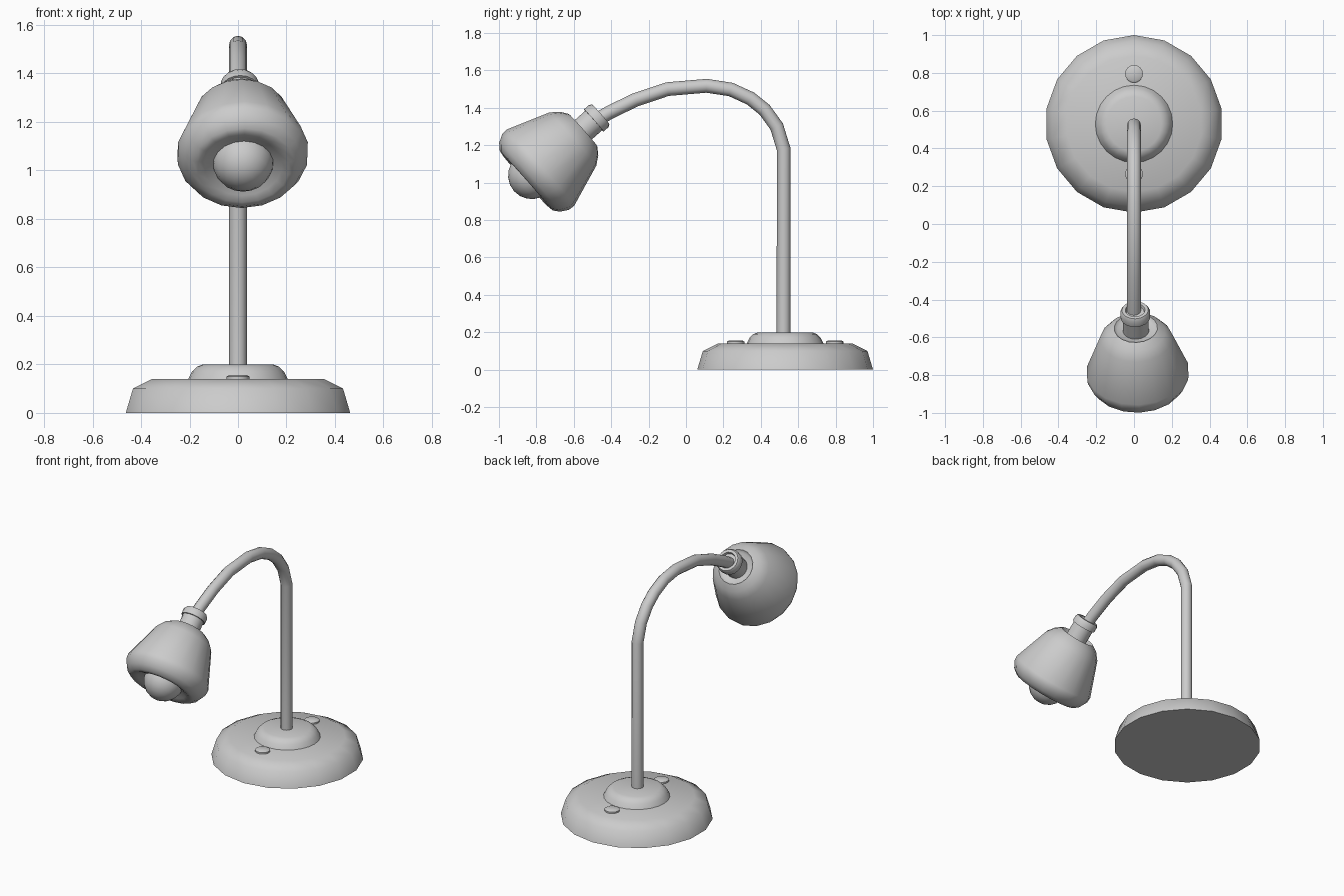
import bpy, bmesh, math
from mathutils import Matrix, Vector

cube = bpy.data.objects.get("Cube")
if cube:
    bpy.data.objects.remove(cube)

# Single grey finish
grey = bpy.data.materials.new("plain_grey")
grey.use_nodes = True
colour = (0.6, 0.6, 0.6, 1)
grey.diffuse_color = colour
grey.node_tree.nodes["Principled BSDF"].inputs["Base Color"].default_value = colour


def finish(obj, angle):
    bpy.ops.object.select_all(action='DESELECT')
    obj.select_set(True)
    bpy.context.view_layer.objects.active = obj
    bpy.ops.object.shade_smooth_by_angle(angle=math.radians(angle))


def lathe(name, profile, matrix, sides=18, angle=55):
    """Spin (radius, height) points round local z; zero radius closes an end."""
    bm = bmesh.new()
    rings = []
    for r, z in profile:
        if r == 0:
            rings.append([bm.verts.new((0, 0, z))] * sides)
        else:
            turns = [2 * math.pi * i / sides for i in range(sides)]
            rings.append([bm.verts.new((r * math.sin(a), r * math.cos(a), z)) for a in turns])
    for low, high in zip(rings, rings[1:]):
        for i in range(sides):
            j = (i + 1) % sides
            corners = dict.fromkeys((low[i], low[j], high[j], high[i]))
            bm.faces.new(list(corners))
    bmesh.ops.recalc_face_normals(bm, faces=bm.faces)
    mesh = bpy.data.meshes.new(name)
    bm.to_mesh(mesh)
    bm.free()
    mesh.materials.append(grey)
    obj = bpy.data.objects.new(name, mesh)
    bpy.context.collection.objects.link(obj)
    obj.matrix_world = matrix
    finish(obj, angle)
    return obj


# Base, raised plinth and two buttons
centre = Matrix.Translation((0, 0.53, 0))
lathe("base", [(0, 0), (0.47, 0), (0.44, 0.1), (0.36, 0.14), (0, 0.14)], centre)
lathe("plinth", [(0, 0.13), (0.205, 0.14), (0.19, 0.17), (0.17, 0.19), (0.145, 0.2), (0, 0.2)],
      centre, sides=24)
for side, y in (("front", 0.265), ("back", 0.795)):
    lathe(side + "_button", [(0, 0.13), (0.047, 0.13), (0.047, 0.15), (0.035, 0.157), (0, 0.157)],
          Matrix.Translation((0, y, 0)), sides=16)

# Curved arm, given as (y, z) points
path = [(0.522, 0.19), (0.522, 1.18), (0.485, 1.3), (0.42, 1.39), (0.345, 1.45), (0.24, 1.498),
        (0.11, 1.518), (-0.1, 1.5), (-0.27, 1.443), (-0.41, 1.375), (-0.5, 1.322)]
curve = bpy.data.curves.new("arm", 'CURVE')
curve.dimensions = '3D'
curve.bevel_depth = 0.037
curve.bevel_resolution = 4
curve.use_fill_caps = True
spline = curve.splines.new('POLY')
spline.points.add(len(path) - 1)
for point, (y, z) in zip(spline.points, path):
    point.co = (0, y, z, 1)
curve.materials.append(grey)
arm = bpy.data.objects.new("arm", curve)
bpy.context.collection.objects.link(arm)
bpy.ops.object.select_all(action='DESELECT')
arm.select_set(True)
bpy.context.view_layer.objects.active = arm
bpy.ops.object.convert(target='MESH')
finish(bpy.context.object, 55)

# Tilted lamp head, its local z pointing back towards the arm
up = Vector((-0.03, 0.749, 0.663))
head = Matrix.Translation((0.014, -0.654, 1.19)) @ up.to_track_quat('Z', 'Y').to_matrix().to_4x4()
lathe("shade", [(0, 0.12), (0.1, 0.12), (0.115, 0.138), (0.155, 0.11), (0.19, 0.065),
                (0.272, -0.165), (0.27, -0.2), (0.246, -0.243), (0.215, -0.268),
                (0.19, -0.272), (0.16, -0.262), (0.125, -0.245), (0, -0.22)], head)
lathe("neck", [(0, 0.1), (0.069, 0.1), (0.069, 0.22), (0, 0.22)], head)
lathe("collar", [(0, 0.215), (0.079, 0.215), (0.079, 0.25), (0.07, 0.265), (0.052, 0.265),
                 (0.047, 0.25), (0, 0.25)], head, angle=40)

# Round bulb
steps = 10
bulb = [(0.127 * math.sin(math.pi * i / steps), -0.228 - 0.127 * math.cos(math.pi * i / steps))
        for i in range(1, steps)]
lathe("bulb", [(0, -0.355)] + bulb + [(0, -0.101)], head)
